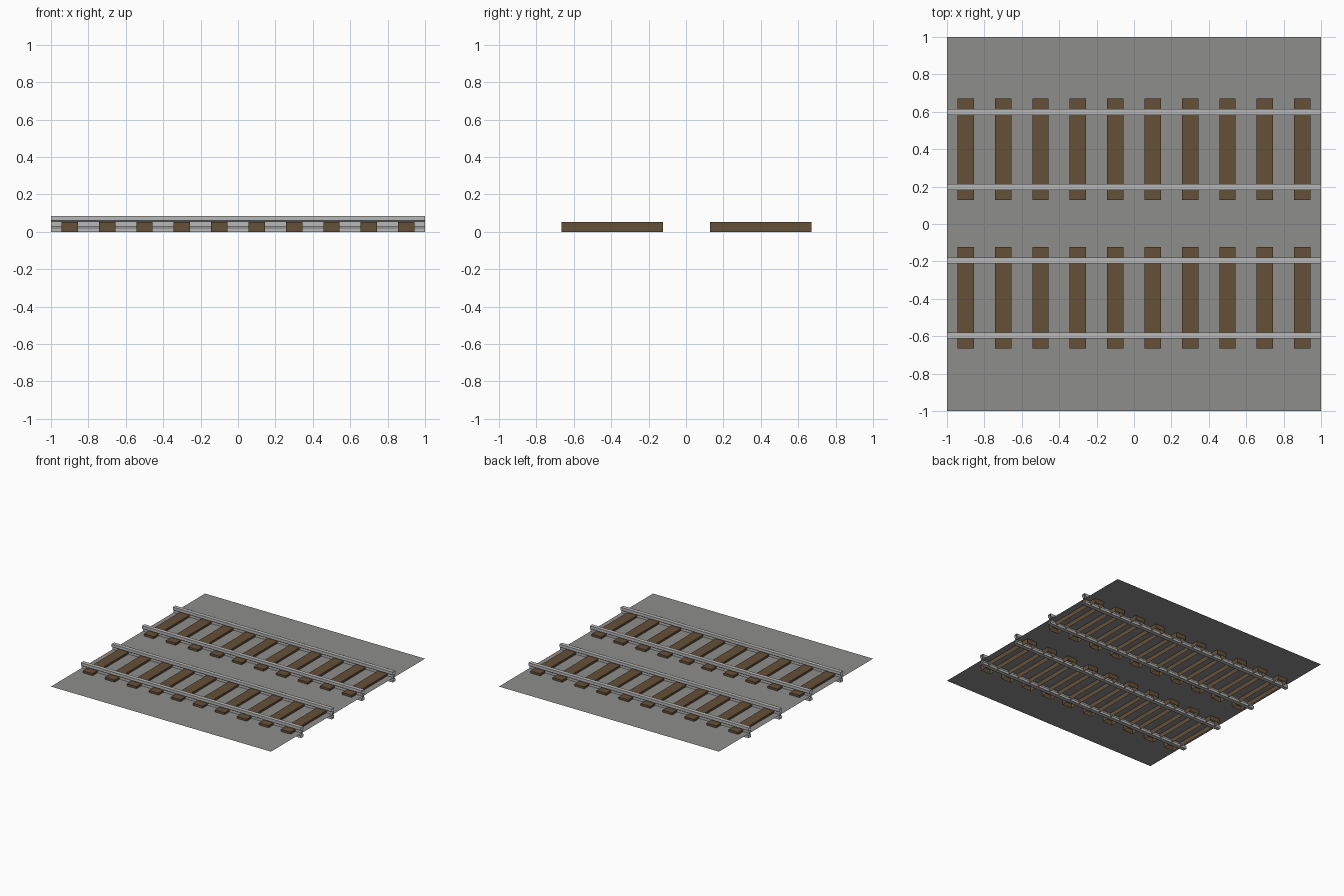
import bpy, bmesh

if "Cube" in bpy.data.objects:
    bpy.data.objects.remove(bpy.data.objects["Cube"])


def material(name, rgb):
    m = bpy.data.materials.new(name)
    m.diffuse_color = (*rgb, 1)
    m.use_nodes = True
    m.node_tree.nodes["Principled BSDF"].inputs["Base Color"].default_value = m.diffuse_color
    return m


GRAVEL = material("gravel grey", (0.27, 0.275, 0.265))
WOOD = material("sleeper brown", (0.127, 0.08, 0.038))
STEEL = material("rail steel", (0.48, 0.48, 0.48))


def add_object(name, bm, mat):
    mesh = bpy.data.meshes.new(name)
    bm.to_mesh(mesh)
    bm.free()
    mesh.materials.append(mat)
    ob = bpy.data.objects.new(name, mesh)
    bpy.context.collection.objects.link(ob)
    return ob


# Flat ground sheet, cutting through sleepers and rails part way up
def ground():
    bm = bmesh.new()
    z = 0.037
    bm.faces.new([bm.verts.new((x, y, z)) for x, y in
                  ((-1, -1), (1, -1), (1, 1), (-1, 1))])
    add_object("ground", bm, GRAVEL)


# Sleeper: a box left open underneath
def sleeper(name, x, y):
    bm = bmesh.new()
    bmesh.ops.create_cube(bm, size=1)
    for v in bm.verts:
        v.co = (x + v.co.x * 0.088, y + v.co.y * 0.543, (v.co.z + 0.5) * 0.054)
    bm.normal_update()
    bmesh.ops.delete(bm, geom=[f for f in bm.faces if f.normal.z < -0.5],
                     context='FACES_ONLY')
    add_object(name, bm, WOOD)


# Rail: I-shaped profile swept along x with open ends
def rail(name, y):
    half = [(0.016, 0), (0.016, 0.02), (0.006, 0.028),
            (0.006, 0.055), (0.016, 0.062), (0.016, 0.085)]
    profile = half + [(-a, z) for a, z in reversed(half)]
    bm = bmesh.new()
    rings = [[bm.verts.new((x, y + a, z)) for a, z in profile] for x in (-1, 1)]
    n = len(profile)
    for i in range(n):
        j = (i + 1) % n
        bm.faces.new((rings[0][i], rings[0][j], rings[1][j], rings[1][i]))
    bmesh.ops.recalc_face_normals(bm, faces=bm.faces)
    # make sure the top of the head faces up
    bm.normal_update()
    if max(bm.faces, key=lambda f: f.calc_center_median().z).normal.z < 0:
        bmesh.ops.reverse_faces(bm, faces=bm.faces)
    add_object(name, bm, STEEL)


ground()
for track, y in (("near", -0.395), ("far", 0.399)):
    for i in range(10):
        sleeper(f"{track}_sleeper_{i + 1}", -0.9 + 0.2 * i, y)
    rail(f"{track}_track_front_rail", y - 0.2)
    rail(f"{track}_track_back_rail", y + 0.2)
